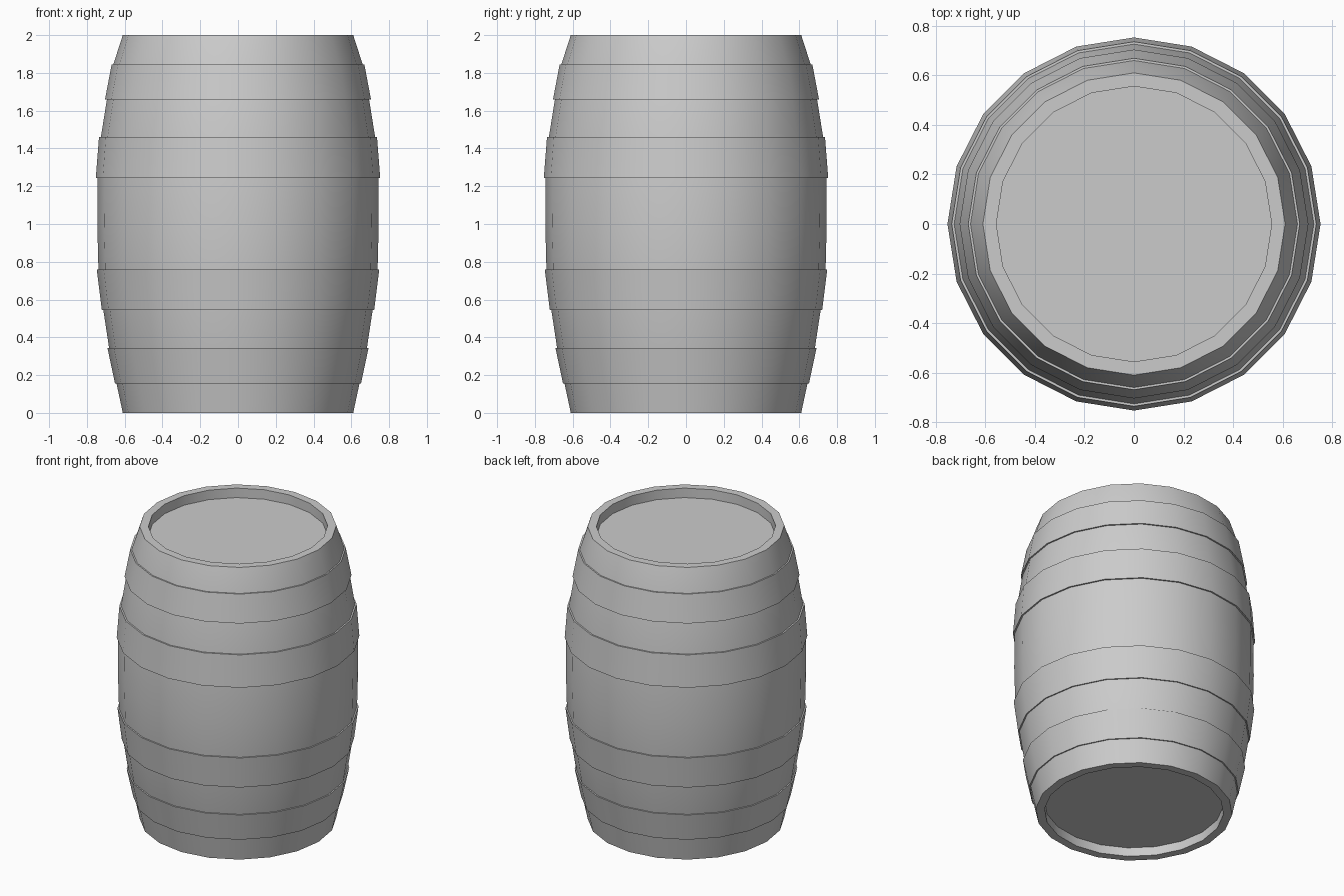
import bpy, bmesh, math

if "Cube" in bpy.data.objects:
    bpy.data.objects.remove(bpy.data.objects["Cube"])

SIDES = 20


def lathe(name, profile, ring=False):
    """Revolve (radius, z) points about z; cap the ends, or close into a ring."""
    bm = bmesh.new()
    loops = []
    for r, z in profile:
        loops.append([bm.verts.new((r * math.cos(2 * math.pi * i / SIDES),
                                    r * math.sin(2 * math.pi * i / SIDES), z))
                      for i in range(SIDES)])
    pairs = list(zip(loops, loops[1:]))
    if ring:
        pairs.append((loops[-1], loops[0]))
    else:
        bm.faces.new(loops[0])
        bm.faces.new(loops[-1])
    for a, b in pairs:
        for i in range(SIDES):
            j = (i + 1) % SIDES
            bm.faces.new((a[i], a[j], b[j], b[i]))
    bmesh.ops.recalc_face_normals(bm, faces=bm.faces)
    mesh = bpy.data.meshes.new(name)
    bm.to_mesh(mesh)
    bm.free()
    obj = bpy.data.objects.new(name, mesh)
    bpy.context.collection.objects.link(obj)
    bpy.ops.object.select_all(action='DESELECT')
    obj.select_set(True)
    bpy.context.view_layer.objects.active = obj
    bpy.ops.object.shade_smooth_by_angle(angle=math.radians(30))
    return obj


# Bulging wooden body with recessed lids at both ends
lathe("barrel_body", [
    (0.556, 0.06), (0.556, 0.0), (0.61, 0.0),
    (0.643, 0.155), (0.682, 0.34), (0.713, 0.545), (0.739, 0.76),
    (0.745, 1.0),
    (0.743, 1.24), (0.726, 1.46), (0.694, 1.66), (0.66, 1.845),
    (0.61, 2.0), (0.556, 2.0), (0.556, 1.935)])

# Thin hoops: bottom radius, bottom z, top radius, top z
hoops = {
    "bottom_hoop": (0.651, 0.155, 0.691, 0.343),
    "lower_middle_hoop": (0.721, 0.545, 0.748, 0.76),
    "upper_middle_hoop": (0.753, 1.243, 0.736, 1.46),
    "top_hoop": (0.704, 1.66, 0.669, 1.845),
}
for name, (r0, z0, r1, z1) in hoops.items():
    lathe(name, [(r0, z0), (r1, z1), (r1 - 0.03, z1), (r0 - 0.03, z0)], ring=True)
